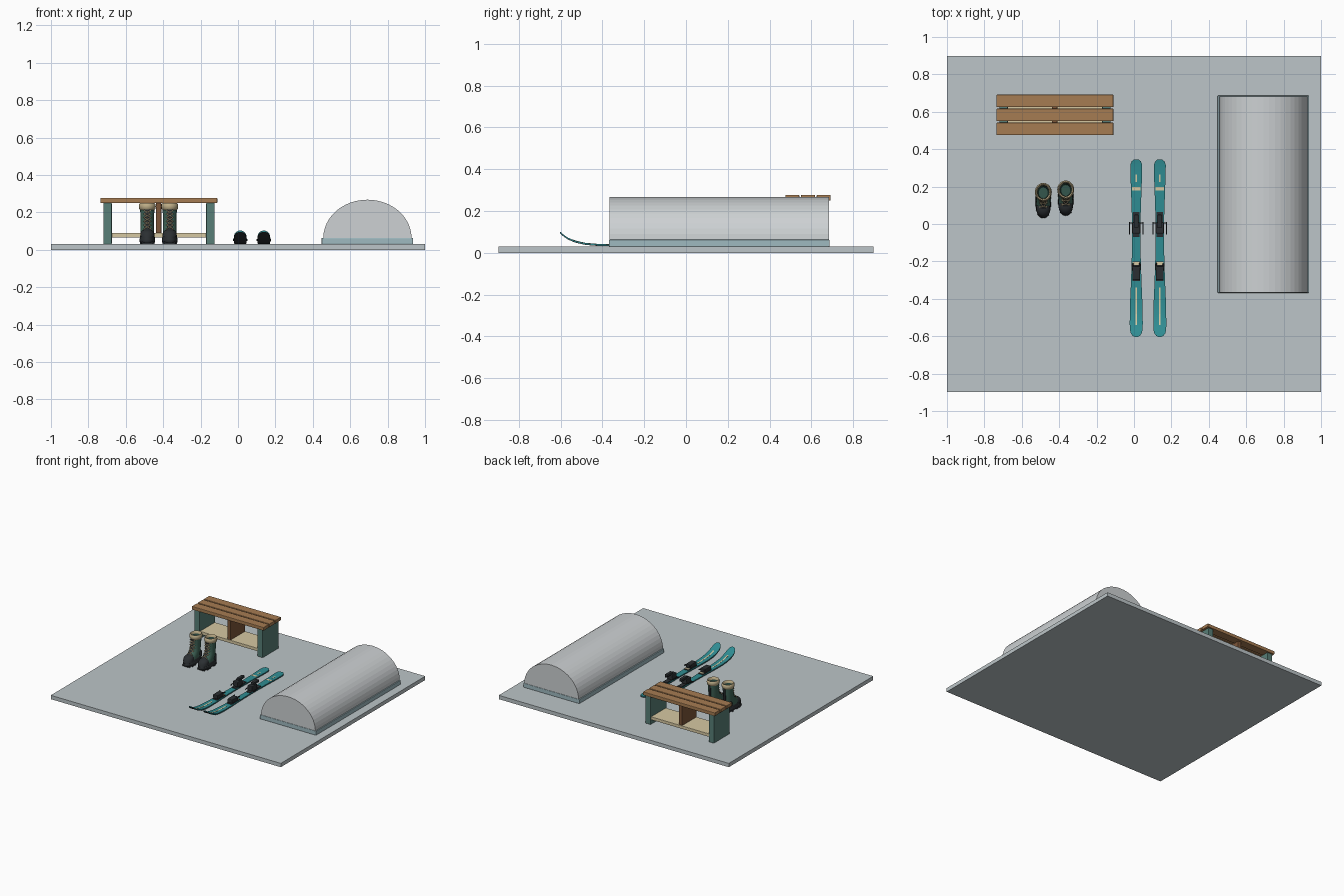
import bpy, bmesh, math
from mathutils import Vector

if "Cube" in bpy.data.objects:
    bpy.data.objects.remove(bpy.data.objects["Cube"])


def mat(name, hexcol):
    rgb = [int(hexcol[i:i + 2], 16) / 255 for i in (0, 2, 4)]
    m = bpy.data.materials.new(name)
    m.diffuse_color = [c / 12.92 if c < .04 else ((c + .055) / 1.055) ** 2.4 for c in rgb] + [1]
    m.use_nodes = True
    m.node_tree.nodes["Principled BSDF"].inputs["Base Color"].default_value = m.diffuse_color
    return m


FLOOR, BASE, SHELL = mat("floor_grey", "bcc5c8"), mat("pale_blue", "9fbac0"), mat("shell_grey", "cdd1d3")
WOOD, DARKWOOD, CREAM = mat("wood", "a67c52"), mat("dark_wood", "7d5639"), mat("cream", "d6c8a2")
SAGE, TEAL, BLACK = mat("sage", "587f77"), mat("teal", "2f8c92"), mat("black", "2b2f32")
GREEN, LINER, TAN = mat("boot_green", "3f6457"), mat("liner", "34564c"), mat("tan", "bfae88")


def finish(name, bm, m, smooth=False):
    bmesh.ops.recalc_face_normals(bm, faces=bm.faces)
    me = bpy.data.meshes.new(name)
    bm.to_mesh(me)
    bm.free()
    ob = bpy.data.objects.new(name, me)
    bpy.context.collection.objects.link(ob)
    me.materials.append(m)
    if smooth:
        bpy.ops.object.select_all(action='DESELECT')
        ob.select_set(True)
        bpy.context.view_layer.objects.active = ob
        bpy.ops.object.shade_smooth_by_angle(angle=math.radians(40))
    return ob


def box(name, x0, x1, y0, y1, z0, z1, m, bevel=0):
    bm = bmesh.new()
    bmesh.ops.create_cube(bm, size=1)
    for v in bm.verts:
        v.co = ((x0 + x1) / 2 + v.co.x * (x1 - x0), (y0 + y1) / 2 + v.co.y * (y1 - y0),
                (z0 + z1) / 2 + v.co.z * (z1 - z0))
    if bevel:
        bmesh.ops.bevel(bm, geom=bm.edges[:], offset=bevel, segments=2, affect='EDGES', profile=.5)
    return finish(name, bm, m)


def skin(name, loops, m, caps=(True, True), smooth=True):
    bm = bmesh.new()
    rows = [[bm.verts.new(p) for p in loop] for loop in loops]
    n = len(rows[0])
    for a, b in zip(rows, rows[1:]):
        for i in range(n):
            bm.faces.new((a[i], a[(i + 1) % n], b[(i + 1) % n], b[i]))
    for row, cap in zip((rows[0], rows[-1]), caps):
        if cap:
            bm.faces.new(row)
    return finish(name, bm, m, smooth)


def loft(name, o, rings, m, caps=(True, True), p=1.0, n=28):
    # each ring is (z, y centre, x radius, y radius)
    def pw(c):
        return math.copysign(abs(c) ** p, c)
    loops = [[(o[0] + rx * pw(math.cos(t)), o[1] + yc + ry * pw(math.sin(t)), z)
              for t in (2 * math.pi * i / n for i in range(n))] for z, yc, rx, ry in rings]
    return skin(name, loops, m, caps)


def rod(name, a, b, r, m):
    a, b = Vector(a), Vector(b)
    q = (b - a).to_track_quat('Z', 'Y')
    loops = [[c + q @ Vector((r * math.cos(i * math.pi / 4), r * math.sin(i * math.pi / 4), 0))
              for i in range(8)] for c in (a, b)]
    return skin(name, loops, m)


# floor slab
box("floor", -1, 1, -.897, .897, 0, .03, FLOOR)

# half-barrel shelter on a low plinth
box("shelter_base", .447, .936, -.368, .686, .03, .063, BASE, .003)
arc = [(.692 + .236 * math.cos(math.pi * i / 24), .063 + .205 * math.sin(math.pi * i / 24)) for i in range(25)]
skin("shelter_shell", [[(x, y, z) for x, z in arc] for y in (-.365, .683)], SHELL, smooth=False)

# slatted bench with shelf
for i, y in enumerate((.475, .55, .625)):
    box(f"seat_slat_{i}", -.735, -.11, y, y + .067, .25, .277, WOOD, .004)
for side, x in (("left", -.72), ("right", -.17)):
    box(f"bench_leg_{side}", x, x + .045, .485, .683, .03, .25, SAGE, .003)
box("bench_shelf", -.676, -.169, .492, .676, .066, .09, CREAM, .002)
box("bench_divider", -.438, -.41, .495, .673, .09, .25, DARKWOOD, .002)

# skis: stations along the length of (y, half width, height of base)
STATIONS = [(-.603, .008, .093), (-.597, .02, .088), (-.585, .029, .078), (-.565, .034, .064), (-.53, .035, .049),
            (-.48, .034, .038), (-.42, .033, .033), (-.33, .029, .031), (-.22, .025, .031), (-.1, .022, .031),
            (.03, .023, .031), (.15, .027, .031), (.26, .031, .031), (.315, .032, .032), (.335, .025, .034),
            (.345, .012, .035)]


def ski_z(y):
    for (ya, _, za), (yb, _, zb) in zip(STATIONS, STATIONS[1:]):
        if ya <= y <= yb:
            return za + (zb - za) * (y - ya) / (yb - ya)
    return .031


def ski_layer(name, x, lo, hi, m):
    skin(name, [[(x - w, y, z + lo), (x + w, y, z + lo), (x + w, y, z + hi), (x - w, y, z + hi)]
                for y, w, z in STATIONS], m)


def ski_inlay(name, x, w, y0, y1):
    ys = [y0 + (y1 - y0) * i / 10 for i in range(11)]
    skin(name, [[(x + dx, y, ski_z(y) + dz) for dx, dz in ((-w, .007), (w, .007), (w, .0098), (-w, .0098))]
                for y in ys], CREAM, smooth=False)


def ski(x, s):
    ski_layer(f"ski_base_{s}", x, 0, .003, BLACK)
    ski_layer(f"ski_top_{s}", x, .003, .009, TEAL)
    ski_inlay(f"tip_stripe_{s}", x, .005, -.54, -.34)
    ski_inlay(f"tail_band_{s}", x, .022, .18, .197)
    ski_inlay(f"tail_stripe_{s}", x, .004, .225, .265)
    # toe binding
    box(f"toe_plate_{s}", x - .021, x + .021, -.305, -.2, .038, .046, BLACK, .002)
    box(f"toe_housing_{s}", x - .021, x + .021, -.3, -.225, .046, .075, BLACK, .005)
    box(f"toe_pad_{s}", x - .019, x + .019, -.219, -.203, .044, .049, CREAM, .001)
    for d in (-1, 1):
        rod(f"toe_wing_{s}_{d}", (x + d * .016, -.25, .068), (x + d * .021, -.21, .068), .005, BLACK)
    # heel binding with brake arms
    box(f"heel_plate_{s}", x - .018, x + .018, -.07, .065, .038, .046, BLACK, .002)
    box(f"heel_housing_{s}", x - .022, x + .022, -.052, .01, .046, .085, BLACK, .006)
    box(f"heel_lever_{s}", x - .013, x + .013, -.02, .05, .08, .1, BLACK, .005)
    rod(f"brake_bar_{s}", (x - .037, .006, .056), (x + .037, .006, .056), .003, BLACK)
    for d in (-1, 1):
        rod(f"brake_arm_{s}_{d}", (x + d * .036, .01, .056), (x + d * .036, -.055, .05), .0035, BLACK)


ski(.012, "left")
ski(.138, "right")


def boot(o, s):
    x, y = o
    # lugged sole, rubber rand and toe cap
    for i in range(6):
        if i != 3:
            ly = y - .07 + i * .027
            w = .03 if i in (0, 5) else .039
            box(f"sole_lug_{s}_{i}", x - w, x + w, ly - .009, ly + .009, .03, .046, BLACK, .002)
    loft(f"boot_sole_{s}", o, [(.04, 0, .04, .092), (.044, 0, .042, .094), (.057, 0, .042, .094), (.06, 0, .04, .092)],
         BLACK, p=.85)
    loft(f"boot_rand_{s}", o, [(.058, 0, .0405, .091), (.074, .001, .0395, .089), (.078, .001, .037, .086)], BLACK, p=.9)
    loft(f"toe_cap_{s}", o, [(.07, -.045, .038, .044), (.085, -.043, .037, .042), (.098, -.038, .033, .036),
                             (.106, -.033, .024, .026), (.11, -.03, .01, .011)], BLACK)
    loft(f"heel_counter_{s}", o, [(.07, .055, .0375, .036), (.105, .056, .037, .034), (.112, .055, .034, .03)], BLACK)
    # upper, liner and padded collar
    upper = [(.07, 0, .038, .087), (.09, .006, .037, .078), (.105, .018, .0365, .063), (.125, .033, .0355, .049),
             (.15, .04, .035, .044), (.18, .043, .036, .043), (.22, .045, .039, .043)]
    loft(f"boot_upper_{s}", o, upper, GREEN, (True, False))
    loft(f"boot_liner_{s}", o, [(.24, .045, .034, .038), (.19, .045, .03, .034), (.15, .042, .026, .03)], LINER,
         (False, True))
    loft(f"boot_collar_{s}", o, [(.214, .045, .039, .043), (.219, .045, .043, .047), (.23, .045, .0455, .0495),
                                 (.242, .045, .0445, .0485), (.25, .045, .039, .043), (.245, .045, .034, .038),
                                 (.23, .045, .031, .035)], TAN, (False, False))

    def front(z):
        for a, b in zip(upper, upper[1:]):
            if a[0] <= z <= b[0]:
                t = (z - a[0]) / (b[0] - a[0])
                return y + (a[1] - a[3]) * (1 - t) + (b[1] - b[3]) * t

    # tongue and crossed laces with eyelets
    skin(f"boot_tongue_{s}", [[(x - .014, front(z) - .002, z), (x, front(z) - .005, z), (x + .014, front(z) - .002, z),
                               (x, front(z) + .01, z)] for z in (.1, .115, .135, .16, .19, .216)], BLACK)
    zs = [.112, .132, .152, .172, .192, .21]
    for i, z in enumerate(zs):
        for d in (-1, 1):
            a = (x + d * .018, front(z) + .002, z)
            rod(f"eyelet_{s}_{i}_{d}", (a[0], a[1] + .004, z), (a[0], a[1] - .005, z), .0035, TAN)
            if i + 1 < len(zs):
                b = zs[i + 1]
                mid = (x, (front(z) + front(b)) / 2 - .007, (z + b) / 2)
                rod(f"lace_low_{s}_{i}_{d}", (a[0], a[1] - .003, z), mid, .0024, TAN)
                rod(f"lace_high_{s}_{i}_{d}", mid, (x - d * .018, front(b) - .001, b), .0024, TAN)
    # pull loop at the heel
    box(f"heel_strip_{s}", x - .007, x + .007, y + .08, y + .091, .1, .215, BLACK, .002)


boot((-.485, .125), "left")
boot((-.365, .138), "right")
